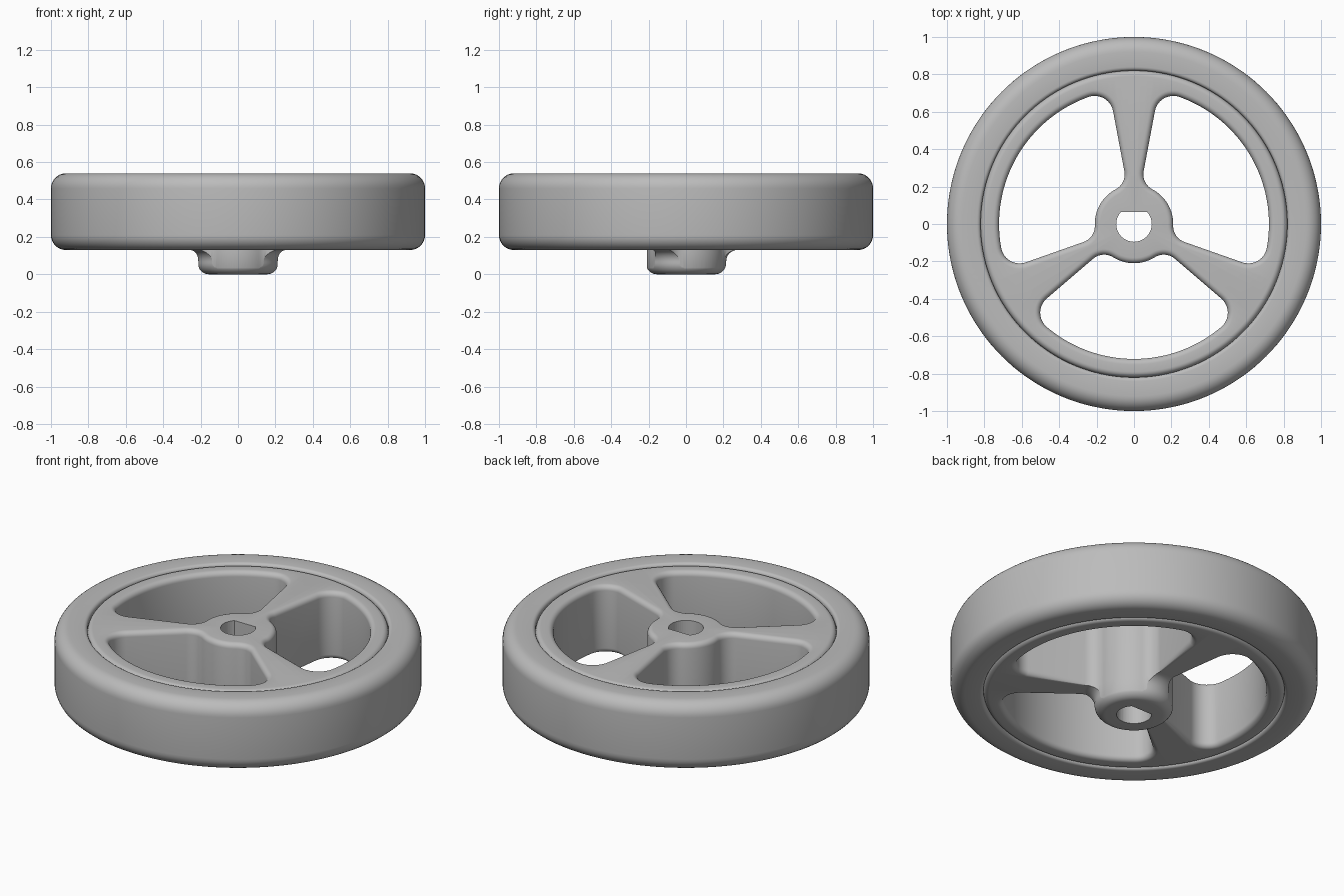
import bpy
import bmesh
from math import atan2, asin, cos, sin, pi, hypot, radians

cube = bpy.data.objects.get("Cube")
if cube:
    bpy.data.objects.remove(cube, do_unlink=True)

BASE, TOP = 0.13, 0.535      # underside and upper face of the wheel body
FILLET = 0.03                # rounding around the window edges

grey = bpy.data.materials.new("mid grey")
grey.use_nodes = True
grey.diffuse_color = (0.5, 0.5, 0.5, 1)
grey.node_tree.nodes["Principled BSDF"].inputs["Base Color"].default_value = (0.5, 0.5, 0.5, 1)


def make_object(name, bm):
    bmesh.ops.recalc_face_normals(bm, faces=bm.faces)
    mesh = bpy.data.meshes.new(name)
    bm.to_mesh(mesh)
    bm.free()
    obj = bpy.data.objects.new(name, mesh)
    bpy.context.collection.objects.link(obj)
    mesh.materials.append(grey)
    return obj


def arc(cx, cy, r, start, end, steps=8):
    """Points of an arc, angles in degrees."""
    angles = [radians(start + (end - start) * i / steps) for i in range(steps + 1)]
    return [(cx + r * cos(a), cy + r * sin(a)) for a in angles]


def lathe(name, profile, closed, segments=144):
    bm = bmesh.new()
    verts = [bm.verts.new((r, 0, z)) for r, z in profile]
    edges = [bm.edges.new(pair) for pair in zip(verts, verts[1:])]
    if closed:
        edges.append(bm.edges.new((verts[-1], verts[0])))
    bmesh.ops.spin(bm, geom=verts + edges, cent=(0, 0, 0), axis=(0, 0, 1),
                   angle=2 * pi, steps=segments, use_duplicate=False)
    bmesh.ops.remove_doubles(bm, verts=bm.verts, dist=0.0001)
    return make_object(name, bm)


def prism(name, rings):
    """Solid skinned through matching rings of points."""
    bm = bmesh.new()
    loops = [[bm.verts.new(p) for p in ring] for ring in rings]
    n = len(loops[0])
    for low, high in zip(loops, loops[1:]):
        for i in range(n):
            j = (i + 1) % n
            bm.faces.new((low[i], low[j], high[j], high[i]))
    bm.faces.new(loops[0])
    bm.faces.new(loops[-1])
    obj = make_object(name, bm)
    obj.hide_render = True
    return obj


def window_outline():
    """Window beside a spoke on the +x axis: points (x, y, normal angle)."""
    (cx, cy, cr), (fx, fy, fr) = (0.585, 0.21, 0.1), (0.265, 0.14, 0.09)
    corner, hub = atan2(cy, cx), atan2(fy, fx)
    dx, dy = cx - fx, cy - fy
    side = atan2(dy, dx) - pi / 2 - asin((cr - fr) / hypot(dx, dy))
    half = []

    def sweep(x, y, r, start, end, steps, flip=0):
        for i in range(steps + 1):
            a = start + (end - start) * i / steps
            half.append((x + r * cos(a), y + r * sin(a), a + flip))

    sweep(0, 0, hypot(cx, cy) + cr, pi / 3, corner, 16)       # rim side
    half.pop()
    sweep(cx, cy, cr, corner, side, 12)                       # outer corner
    sweep(fx, fy, fr, side, hub - pi, 10)                     # inner corner
    half.pop()
    sweep(0, 0, hypot(fx, fy) - fr, hub, pi / 3, 8, pi)       # hub side
    c, s = cos(2 * pi / 3), sin(2 * pi / 3)
    mirrored = [(c * x + s * y, s * x - c * y, 2 * pi / 3 - a) for x, y, a in half]
    return half + mirrored[-2:0:-1]


def window_cutter(outline, turn):
    steps = [radians(15 * i) for i in range(7)]
    # (height, widening, is underside)
    levels = [(-0.1, FILLET, True)]
    levels += [(BASE + FILLET * (1 - cos(a)), FILLET * (1 - sin(a)), True) for a in steps]
    levels += [(TOP - FILLET * (1 - cos(a)), FILLET * (1 - sin(a)), False) for a in reversed(steps)]
    levels += [(TOP + 0.1, FILLET, False)]
    rings = []
    for z, widen, under in levels:
        ring = []
        for x, y, a in outline:
            # the underside rounding fades out towards the hub
            fade = min(1, max(0, (hypot(x, y) - 0.27) / 0.12)) if under else 1
            px, py = x + widen * fade * cos(a), y + widen * fade * sin(a)
            ring.append((px * cos(turn) - py * sin(turn), px * sin(turn) + py * cos(turn), z))
        rings.append(ring)
    return prism("window_cutter", rings)


def cut(obj, cutter):
    mod = obj.modifiers.new("cut", "BOOLEAN")
    mod.operation, mod.solver, mod.object = "DIFFERENCE", "EXACT", cutter
    bpy.context.view_layer.objects.active = obj
    bpy.ops.object.modifier_apply(modifier=mod.name)
    bpy.data.objects.remove(cutter, do_unlink=True)


# Tyre: ring with large outer and small inner rounding
tyre = lathe("tyre",
             arc(0.92, 0.21, 0.08, -90, 0) + arc(0.92, 0.46, 0.08, 0, 90)
             + arc(0.84, 0.52, 0.02, 90, 180, 4) + arc(0.84, 0.15, 0.02, 180, 270, 4), True)

# Wheel body: disc with a hub stub flaring into the underside
body = lathe("spoked_wheel",
             [(0, 0)] + arc(0.155, 0.06, 0.06, -90, 0) + arc(0.275, 0.07, 0.06, 180, 90)
             + arc(0.79, BASE + 0.03, 0.03, -90, 0, 6)
             + arc(0.79, TOP - 0.03, 0.03, 0, 90, 6) + [(0, TOP)], False)

# Three windows leave three spokes
outline = window_outline()
for k in range(3):
    cut(body, window_cutter(outline, pi / 2 + k * 2 * pi / 3))

# Shaft bore with one flat side
bore = arc(0, 0, 0.095, 137, 403, 36)
cut(body, prism("bore_cutter", [[(x, y, z) for x, y in bore] for z in (-0.2, 0.8)]))

for obj in (tyre, body):
    bpy.ops.object.select_all(action="DESELECT")
    obj.select_set(True)
    bpy.context.view_layer.objects.active = obj
    bpy.ops.object.shade_smooth_by_angle(angle=radians(35))
